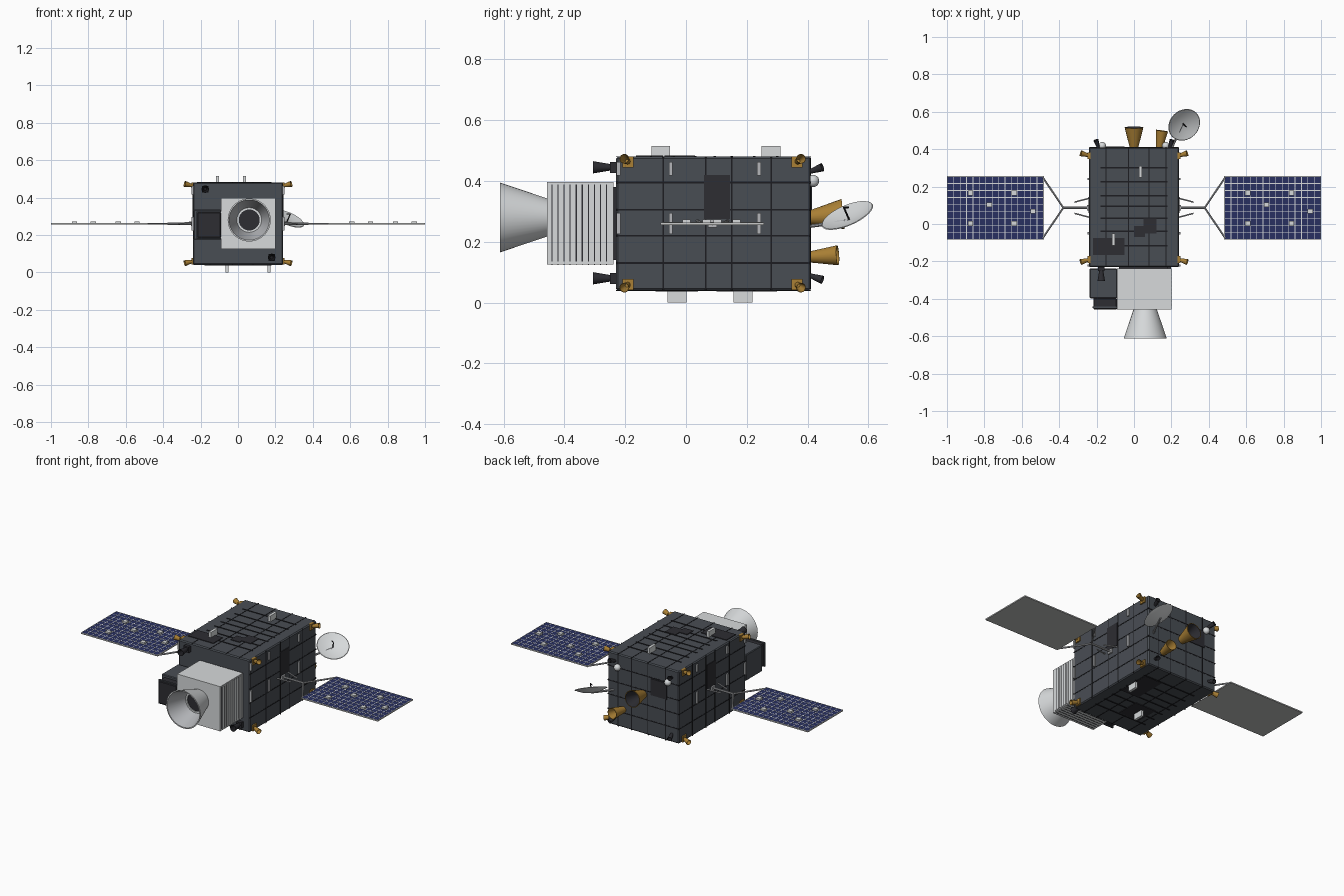
import bpy, bmesh, math
from mathutils import Vector, Matrix

if "Cube" in bpy.data.objects:
    bpy.data.objects.remove(bpy.data.objects["Cube"])


def material(name, *rgb):
    m = bpy.data.materials.new(name)
    m.use_nodes = True
    m.diffuse_color = (*rgb, 1)
    m.node_tree.nodes["Principled BSDF"].inputs["Base Color"].default_value = (*rgb, 1)
    return m


SLATE = material("slate panel", .066, .075, .088)
BLACK = material("black seam", .012, .012, .015)
DARK = material("charcoal", .026, .026, .032)
WHITE = material("light grey", .68, .7, .71)
METAL = material("mid grey metal", .46, .47, .49)
GOLD = material("gold foil", .4, .215, .035)
NAVY = material("navy cells", .022, .03, .12)
BACK = material("panel back grey", .5, .51, .5)


def finish(bm, name, *mats):
    bmesh.ops.recalc_face_normals(bm, faces=bm.faces)
    mesh = bpy.data.meshes.new(name)
    bm.to_mesh(mesh)
    bm.free()
    for m in mats:
        mesh.materials.append(m)
    ob = bpy.data.objects.new(name, mesh)
    bpy.context.collection.objects.link(ob)
    return ob


def boxes(name, items, mat, bevel=0):
    """One object from a list of (low corner, high corner) boxes."""
    bm = bmesh.new()
    for lo, hi in items:
        lo, hi = Vector(lo), Vector(hi)
        bmesh.ops.create_cube(bm, size=1, matrix=Matrix.Translation((lo + hi) / 2)
                              @ Matrix.Diagonal((*(hi - lo), 1)))
    ob = finish(bm, name, mat)
    if bevel:
        mod = ob.modifiers.new("bevel", "BEVEL")
        mod.width, mod.segments = bevel, 1
    return ob


def around(c, s):
    c, s = Vector(c), Vector(s) / 2
    return c - s, c + s


def lathe(name, profile, origin, axis, mats, split=99, seg=32):
    """Spin (radius, height) points; segments from index split use the second colour."""
    bm = bmesh.new()
    turn = Vector((0, 0, 1)).rotation_difference(Vector(axis))
    rings = []
    for r, h in profile:
        rings.append([bm.verts.new(Vector(origin) + turn @ Vector((
            r * math.cos(i * math.tau / seg), r * math.sin(i * math.tau / seg), h)))
            for i in range(seg)])
    for k in range(len(rings) - 1):
        for i in range(seg):
            j = (i + 1) % seg
            f = bm.faces.new((rings[k][i], rings[k][j], rings[k + 1][j], rings[k + 1][i]))
            f.material_index = int(k >= split)
    bmesh.ops.remove_doubles(bm, verts=bm.verts, dist=1e-5)
    ob = finish(bm, name, *mats)
    bpy.ops.object.select_all(action="DESELECT")
    ob.select_set(True)
    bpy.context.view_layer.objects.active = ob
    bpy.ops.object.shade_smooth_by_angle(angle=math.radians(35))
    return ob


def nozzle(name, origin, axis, length, r0, r1, mats):
    prof = [(0, 0), (r0, 0), (r1, length), (r1 * .92, length), (r0 * .8, length * .15), (0, length * .15)]
    return lathe(name, prof, origin, axis, mats, split=3, seg=24)


def rod(name, a, b, r, mat):
    d = Vector(b) - Vector(a)
    return lathe(name, [(0, 0), (r, 0), (r, d.length), (0, d.length)], a, d, [mat], seg=8)


# Main body
X, Y0, Y1, Z0, Z1 = .24, -.23, .41, .04, .48
boxes("body", [((-X, Y0, Z0), (X, Y1, Z1))], SLATE, .006)

# Seams between the body panels
E, W = .0012, .0028
seams = []
ys, zs, xs = (-.075, .065, .15, .28), (.13, .22, .305, .395), (-.15, -.03, .08, .17)
for s in (-1, 1):
    a, b = sorted((s * (X - E), s * (X + E)))
    for z in zs:
        seams.append(((a, Y0, z - W), (b, Y1, z + W)))
    for y in ys:
        seams.append(((a, y - W, Z0), (b, y + W, Z1)))
for z in zs:
    seams.append(((-X, Y1 - E, z - W), (X, Y1 + E, z + W)))
for x in xs:
    seams.append(((x - W, Y1 - E, Z0), (x + W, Y1 + E, Z1)))
for z in (Z0, Z1):
    for y in (-.115, -.04, .03, .095, .15, .225, .3):
        seams.append(((-.18, y - .004, z - E * 2), (.18, y + .004, z + E * 2)))
    for x in xs:
        seams.append(((x - W, Y0, z - E), (x + W, Y1, z + E)))
boxes("body_seams", seams, BLACK)

# Dark patches on the panels
P = .004
boxes("dark_patches", [
    ((-.22, -.165, Z1 - P), (-.05, -.075, Z1 + P)),
    ((0, -.07, Z1 - P), (.06, -.01, Z1 + P)), ((.05, -.05, Z1 - P), (.12, .03, Z1 + P)),
    ((X - P, .06, .275), (X + P, .145, .42)), ((-X - P, .06, .275), (-X + P, .145, .42)),
    ((-.16, Y1 - P, .29), (-.05, Y1 + P, .39)),
    ((-.12, -.1, Z0 - P), (.02, .04, Z0 + P)), ((.05, .1, Z0 - P), (.17, .3, Z0 + P))], DARK)

# Light tabs on the roof, floor and sides
tabs = [around((x, y, z), (.016, .062, .037)) for x, y, z in
        ((-.11, -.083, .497), (.035, .28, .497), (-.06, -.03, .0185), (.165, .188, .0185))]
boxes("fin_tabs", tabs, WHITE)
boxes("side_tabs", [around((s * (X + .003), y, z), (.012, .012, h))
                    for s in (-1, 1) for y in (-.222, -.05, .24)
                    for z, h in ((.26, .07), (.44, .045))], METAL)

# Instrument housing with louvres and a large horn
boxes("instrument_housing", [((-.09, -.457, .125), (.2, -.238, .397))], WHITE)
boxes("housing_mount", [((-.08, -.24, .14), (.18, -.225, .38))], DARK)
lines, slats = [], []
for i in range(10):
    y = -.441 + i * .02
    lines += [((.199, y - .002, .135), (.2015, y + .002, .388)),
              ((-.08, y - .0015, .124), (.19, y + .0015, .126))]
    slats.append(((.199, y + .003, .13), (.2035, y + .017, .392)))
boxes("louvre_gaps", lines, DARK)
boxes("louvre_slats", slats, WHITE)
lathe("horn", [(.062, 0), (.115, .157), (.108, .157), (.06, .02)],
      (.06, -.455, .28), (0, -1, 0), [WHITE, METAL], split=2, seg=48)
lathe("horn_throat", [(0, 0), (.058, 0), (.058, .035), (0, .035)],
      (.06, -.455, .28), (0, -1, 0), [DARK])
lathe("throat_ring", [(.056, .03), (.066, .03), (.066, .04), (.056, .04), (.056, .03)],
      (.06, -.455, .28), (0, -1, 0), [WHITE])

# Sensor box beside the housing
boxes("sensor_box", [((-.237, -.397, .175), (-.09, -.238, .335))], SLATE, .004)
boxes("sensor_head", [((-.217, -.457, .185), (-.092, -.397, .322))], DARK, .004)
boxes("sensor_frame", [((-.222, -.45, z - .004), (-.09, -.44, z + .004)) for z in (.185, .322)]
      + [((x - .004, -.45, .185), (x + .004, -.44, .322)) for x in (-.218, -.094)], SLATE)

# Front thrusters
for n, (x, z) in enumerate(((-.175, .445), (.18, .08))):
    boxes(f"front_thruster_base_{n}", [around((x, -.235, z), (.036, .03, .036))], DARK)
    nozzle(f"front_thruster_{n}", (x, -.245, z), (0, -1, 0), .06, .01, .02, [DARK, BLACK])

# Rear engines
nozzle("main_engine", (0, .405, .28), (0, 1, .1), .112, .022, .05, [GOLD, DARK])
nozzle("second_engine", (.135, .405, .15), (.15, 1, .06), .095, .018, .033, [GOLD, GOLD])

# Corner and rear attitude thrusters, mirrored across the body
for s in (-1, 1):
    side = "left" if s > 0 else "right"
    for y, dy in ((-.19, -.3), (.365, .3)):
        for z, dz in ((.06, -.25), (.462, .25)):
            tag = f"{side}_{'rear' if dy > 0 else 'front'}_{'upper' if dz > 0 else 'lower'}"
            boxes(f"thruster_plate_{tag}", [around((s * X, y, z), (.016, .036, .036))], GOLD)
            nozzle(f"corner_thruster_{tag}", (s * X, y, z), (s, dy, dz), .048, .008, .016, [GOLD, GOLD])
    for z, dz in ((.43, .35), (.09, -.35)):
        nozzle(f"rear_thruster_{side}_{'upper' if dz > 0 else 'lower'}",
               (s * .19, .405, z), (s * .3, 1, dz), .048, .007, .014, [DARK, BLACK])
    # Round sensors on the back
    bm = bmesh.new()
    bmesh.ops.create_uvsphere(bm, u_segments=20, v_segments=12, radius=.02,
                              matrix=Matrix.Translation((s * .17, .418, .4)))
    for f in bm.faces:
        f.smooth = True
    finish(bm, f"round_sensor_{side}", WHITE)

# Dish antenna
c, n = Vector((.267, .532, .283)), Vector((.43, -.43, 1)).normalized()
lathe("dish", [(0, -.018), (.05, -.012), (.091, .004), (.088, .006), (.05, -.007), (0, -.012)],
      c, n, [WHITE], seg=40)
rod("dish_feed", c - n * .012, c + n * .035, .003, BLACK)
rod("dish_feed_arm", c + n * .035, c + n * .035 + Vector((-.02, .015, 0)), .003, BLACK)
rod("dish_arm", (.2, .4, .25), c - n * .016, .006, METAL)

# Solar wings: cells, grid, studs, back sheet and yoke
PY0, PY1, PZ = -.084, .256, .26
for s in (-1, 1):
    side = "left" if s > 0 else "right"
    a, b = (.482, 1) if s > 0 else (-1, -.482)
    boxes(f"wing_back_{side}", [((a, PY0, PZ - .004), (b, PY1, PZ))], BACK)
    boxes(f"wing_cells_{side}", [((a + .003, PY0 + .003, PZ), (b - .003, PY1 - .003, PZ + .003))], NAVY)
    g, top = .0017, PZ + .0036
    grid = []
    for i in range(16):
        x = a + .002 + (b - a - .004) * i / 15
        grid.append(((x - g, PY0, PZ), (x + g, PY1, top)))
    for i in range(10):
        y = PY0 + .002 + (PY1 - PY0 - .004) * i / 9
        grid.append(((a, y - g, PZ), (b, y + g, top)))
    boxes(f"wing_grid_{side}", grid, WHITE)
    boxes(f"wing_studs_{side}", [around((a + dx, y, PZ + .007), (.028, .026, .012)) for dx, y in
          ((.126, .166), (.36, .166), (.226, .103), (.46, .068), (.126, .002), (.36, .002))], WHITE)
    hub = (s * .378, .087, PZ)
    rod(f"yoke_stem_{side}", (s * .23, .087, PZ), hub, .006, METAL)
    for y, k in ((.25, 1), (-.076, -1)):
        end = "rear" if k > 0 else "front"
        rod(f"yoke_arm_{end}_{side}", hub, (s * .488, y, PZ), .005, METAL)
        rod(f"yoke_brace_{end}_{side}", (s * .235, .087 + k * .052, PZ + .01),
            (s * .318, .087 + k * .03, PZ), .004, METAL)
    boxes(f"yoke_root_{side}", [around((s * X, .087, PZ), (.02, .03, .025))], METAL)
